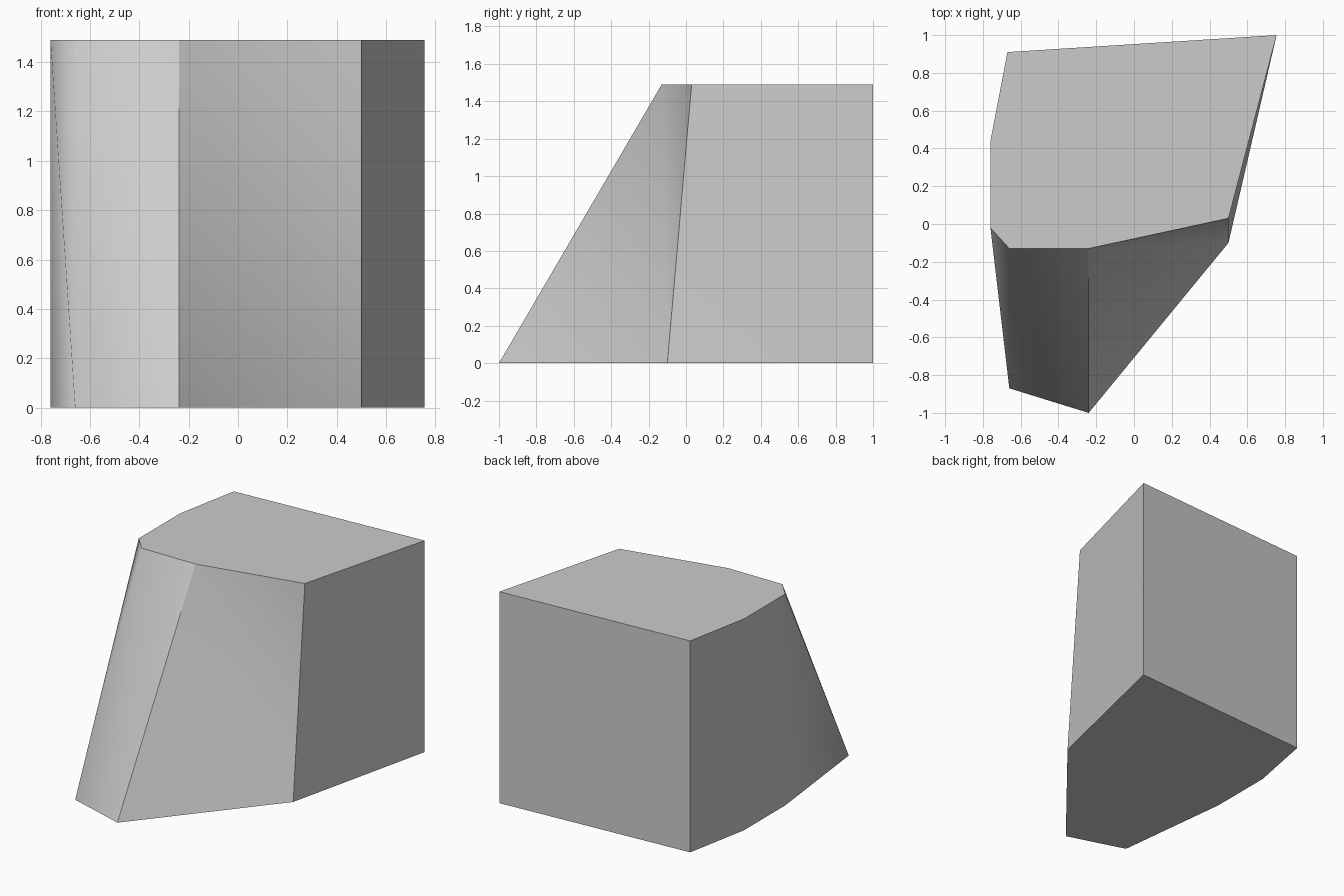
import bpy, bmesh, math

cube = bpy.data.objects.get("Cube")
if cube:
    bpy.data.objects.remove(cube, do_unlink=True)

HEIGHT = 1.49
# Plan corners, counter-clockwise: x, y at the base, y at the top
CORNERS = [
    (-0.66, -0.87, -0.13), (-0.24, -1.0, -0.13), (0.5, -0.1, 0.03),
    (0.755, 1.0, 1.0), (-0.67, 0.91, 0.91), (-0.76, 0.44, 0.44),
    (-0.76, -0.02, -0.02),
]

# Plain grey finish
grey = bpy.data.materials.new("light_grey")
grey.use_nodes = True
colour = (0.6, 0.6, 0.6, 1)
grey.diffuse_color = colour
grey.node_tree.nodes["Principled BSDF"].inputs["Base Color"].default_value = colour

# Tapered block: base and top outlines joined by twisted walls
bm = bmesh.new()
base = [bm.verts.new((x, y, 0)) for x, y, _ in CORNERS]
top = [bm.verts.new((x, y, HEIGHT)) for x, _, y in CORNERS]
bm.faces.new(reversed(base))
bm.faces.new(top)
for i in range(len(CORNERS)):
    j = (i + 1) % len(CORNERS)
    bm.faces.new((top[i], base[i], base[j]))
    bm.faces.new((top[i], base[j], top[j]))
bmesh.ops.recalc_face_normals(bm, faces=bm.faces)

mesh = bpy.data.meshes.new("tapered_block")
bm.to_mesh(mesh)
bm.free()
mesh.materials.append(grey)
block = bpy.data.objects.new("tapered_block", mesh)
bpy.context.collection.objects.link(block)

# Soft shading inside each wall, crisp outer edges
bpy.context.view_layer.objects.active = block
block.select_set(True)
bpy.ops.object.shade_smooth_by_angle(angle=math.radians(42))
